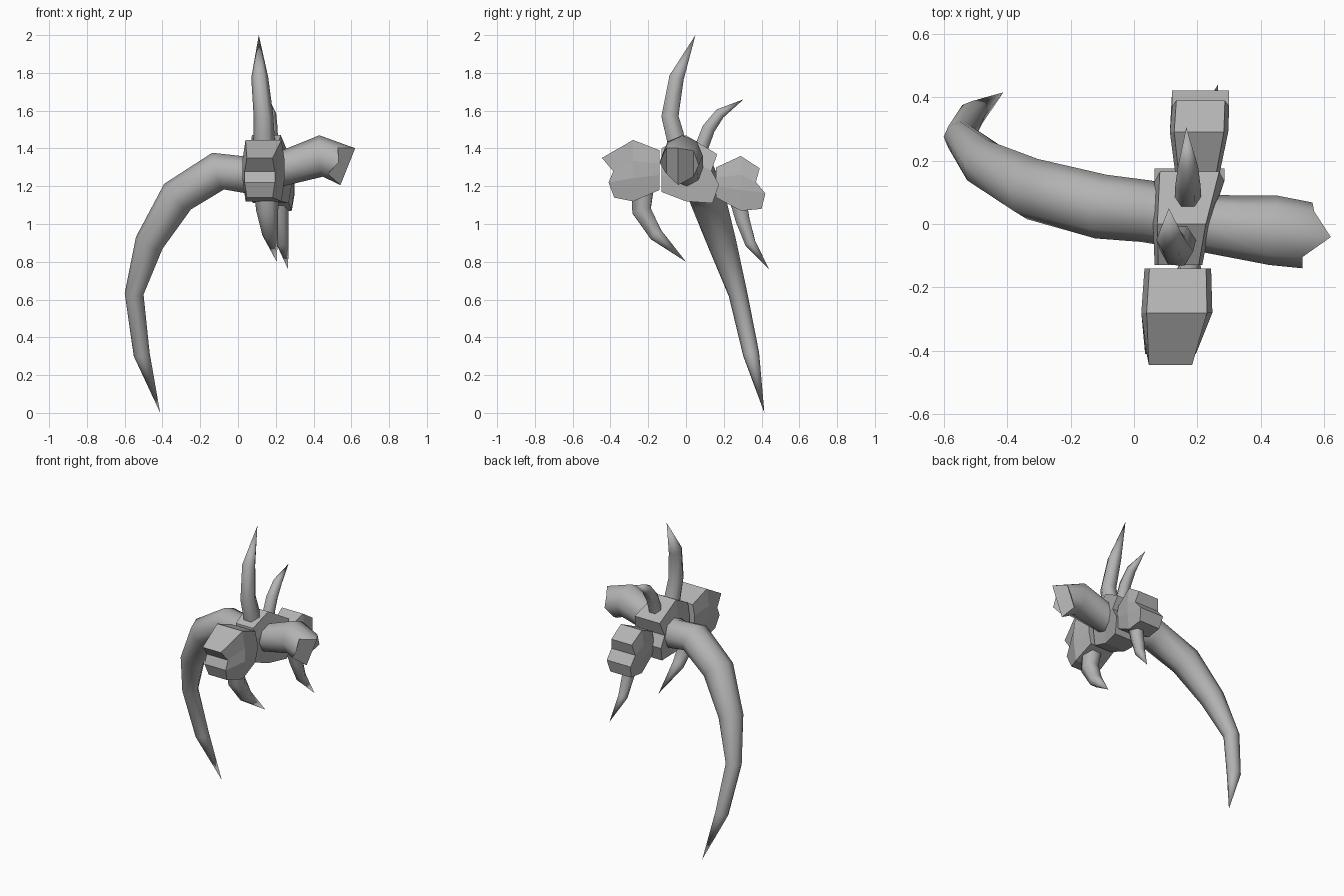
import bpy
import bmesh
from math import cos, sin, tau
from mathutils import Vector

if "Cube" in bpy.data.objects:
    bpy.data.objects.remove(bpy.data.objects["Cube"], do_unlink=True)

stone = bpy.data.materials.new("stone grey")
stone.use_nodes = True
stone.diffuse_color = (0.45, 0.45, 0.45, 1)
bsdf = stone.node_tree.nodes["Principled BSDF"]
bsdf.inputs["Base Color"].default_value = stone.diffuse_color
bsdf.inputs["Roughness"].default_value = 0.8


def finish(bm, name):
    bmesh.ops.recalc_face_normals(bm, faces=bm.faces)
    mesh = bpy.data.meshes.new(name)
    bm.to_mesh(mesh)
    bm.free()
    mesh.materials.append(stone)
    obj = bpy.data.objects.new(name, mesh)
    bpy.context.collection.objects.link(obj)
    return obj


def bridge(bm, a, b, smooth):
    n = len(a)
    for i in range(n):
        j = (i + 1) % n
        bm.faces.new((a[i], a[j], b[j], b[i])).smooth = smooth


def strip_cap(bm, ring):
    """Close a ring with strips joining mirrored vertices, so it can zigzag."""
    n = len(ring)
    for i in range(n // 2):
        corners = [ring[i], ring[i + 1], ring[-i - 1], ring[-i]]
        bm.faces.new(list(dict.fromkeys(corners)))


def horn(name, path, radii, sides, ref, teeth=None):
    """Tapered tube along a path; the last path point is the sharp tip."""
    bm = bmesh.new()
    pts = [Vector(p) for p in path]
    rings = []
    for k, r in enumerate(radii):
        tangent = (pts[k + 1] - pts[max(k - 1, 0)]).normalized()
        u = (Vector(ref) - tangent * tangent.dot(Vector(ref))).normalized()
        v = tangent.cross(u)
        ring = []
        for i in range(sides):
            a = tau * i / sides
            co = pts[k] + (u * cos(a) + v * sin(a)) * r
            if teeth and k == 0:
                co -= tangent * teeth[min(i, sides - i)]
            ring.append(bm.verts.new(co))
        rings.append(ring)
    for a, b in zip(rings, rings[1:]):
        bridge(bm, a, b, True)
    tip = bm.verts.new(pts[-1])
    for i in range(sides):
        bm.faces.new((rings[-1][i], rings[-1][(i + 1) % sides], tip)).smooth = True
    strip_cap(bm, rings[0])
    return finish(bm, name)


def rock(name, sections, bite):
    """Faceted lump along y: sections are (y, x, half width, top, bottom)."""
    bm = bmesh.new()
    levels = (0, 0.34, 0.62, 1)
    rings = []
    for k, (y, x, half, top, bottom) in enumerate(sections):
        rows = []
        for n, t in enumerate(levels):
            w = half * (0.85 if n in (0, 3) else 1)
            dy = bite[n] if k == len(sections) - 1 else 0
            rows.append((w, y + dy, top + (bottom - top) * t))
        ring = [bm.verts.new((x + w, yy, z)) for w, yy, z in rows]
        ring += [bm.verts.new((x - w, yy, z)) for w, yy, z in reversed(rows)]
        rings.append(ring)
    for a, b in zip(rings, rings[1:]):
        bridge(bm, a, b, False)
    for ring in (rings[0], rings[-1]):
        for i in range(3):
            bm.faces.new((ring[i], ring[i + 1], ring[6 - i], ring[7 - i]))
    return finish(bm, name)


# Long curved horn with a splintered stump end
horn("main_horn",
     [(0.54, -0.035, 1.32), (0.44, -0.02, 1.36), (0.24, 0, 1.295), (0.04, 0.04, 1.26),
      (-0.105, 0.055, 1.28), (-0.32, 0.11, 1.145), (-0.47, 0.19, 0.9),
      (-0.55, 0.275, 0.63), (-0.51, 0.345, 0.31), (-0.412, 0.415, 0)],
     [0.105, 0.11, 0.092, 0.098, 0.102, 0.098, 0.077, 0.05, 0.043], 8, (0, 1, 0),
     teeth=(0.01, -0.01, 0.045, -0.03, 0.005))

# Jagged rocks gripping the horn
rock("centre_rock",
     [(-0.13, 0.14, 0.075, 1.4, 1.17), (0, 0.15, 0.09, 1.47, 1.12),
      (0.15, 0.175, 0.11, 1.37, 1.11)], (0.015, -0.015, 0.025, -0.01))
rock("front_rock",
     [(-0.14, 0.138, 0.105, 1.39, 1.18), (-0.28, 0.135, 0.112, 1.445, 1.12),
      (-0.41, 0.115, 0.08, 1.35, 1.14)], (-0.035, 0.025, 0, 0.03))
rock("back_rock",
     [(0.16, 0.2, 0.07, 1.3, 1.14), (0.29, 0.205, 0.092, 1.36, 1.07),
      (0.4, 0.21, 0.09, 1.295, 1.08)], (-0.01, -0.03, 0.02, 0.0))

# Thorns growing out of the rocks
horn("top_thorn",
     [(0.14, -0.04, 1.4), (0.135, -0.085, 1.57), (0.115, -0.05, 1.775), (0.11, 0.05, 2)],
     [0.058, 0.052, 0.045], 6, (1, 0, 0))
horn("upper_back_thorn",
     [(0.17, 0.08, 1.4), (0.17, 0.12, 1.505), (0.17, 0.18, 1.585), (0.165, 0.305, 1.66)],
     [0.042, 0.04, 0.032], 6, (1, 0, 0))
horn("front_thorn",
     [(0.15, -0.23, 1.2), (0.155, -0.235, 1.07), (0.17, -0.16, 0.945), (0.205, 0, 0.8)],
     [0.07, 0.058, 0.042], 6, (1, 0, 0))
horn("back_thorn",
     [(0.215, 0.27, 1.15), (0.225, 0.3, 1.02), (0.235, 0.34, 0.9), (0.265, 0.44, 0.76)],
     [0.052, 0.043, 0.033], 6, (1, 0, 0))
